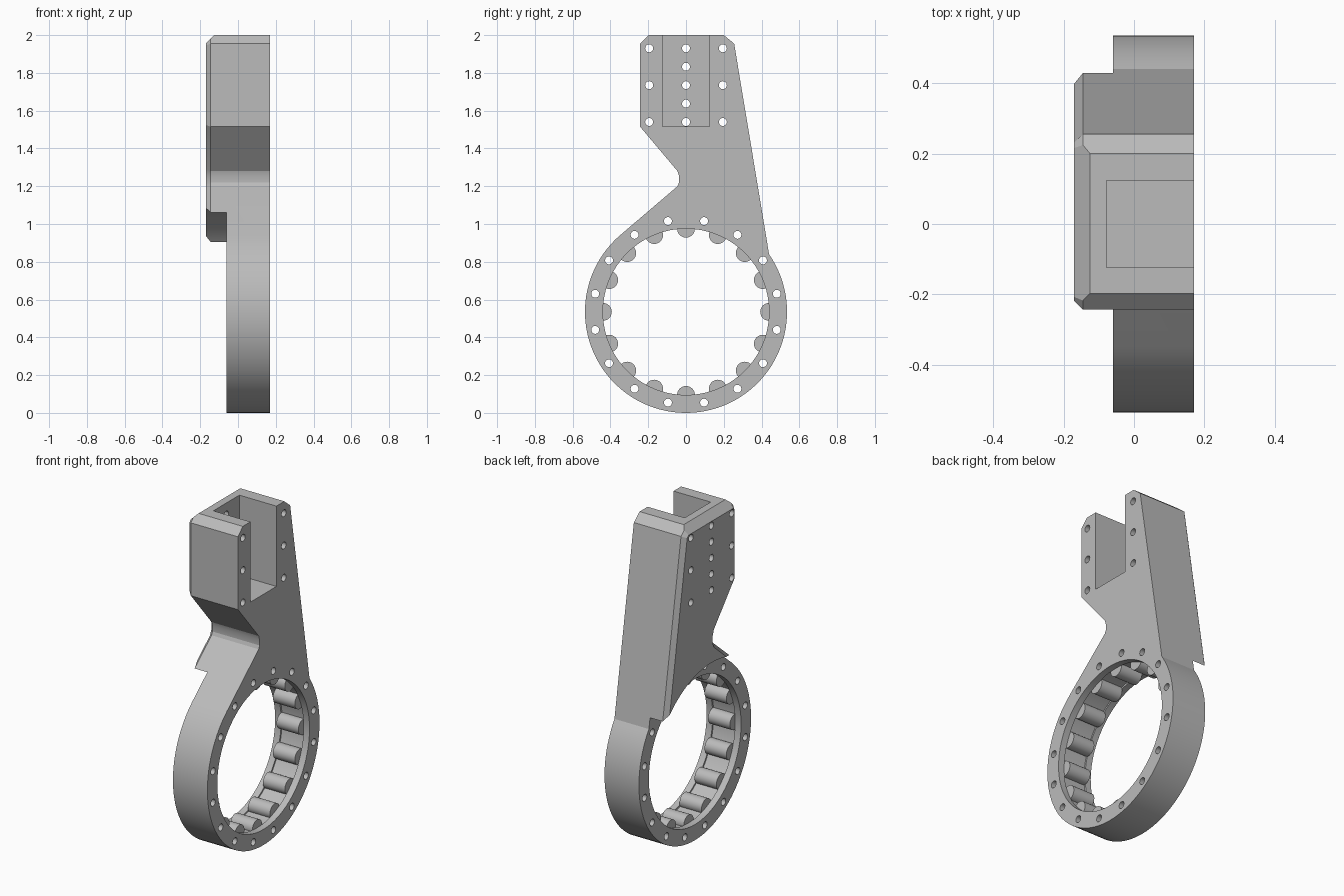
import bpy, bmesh, math
from mathutils import Matrix, Vector

if "Cube" in bpy.data.objects:
    bpy.data.objects.remove(bpy.data.objects["Cube"])

X0, X1, RING_X = -0.17, 0.17, -0.06     # back face, open face, ring's back face
CZ, R_OUT, R_BORE = 0.535, 0.535, 0.44  # ring centre height and radii
MID = (RING_X + X1) / 2

grey = bpy.data.materials.new("plain grey")
grey.use_nodes = True
colour = (0.5, 0.5, 0.5, 1)
grey.diffuse_color = colour
grey.node_tree.nodes["Principled BSDF"].inputs["Base Color"].default_value = colour


def make_object(name, bm):
    bmesh.ops.recalc_face_normals(bm, faces=bm.faces)
    mesh = bpy.data.meshes.new(name)
    bm.to_mesh(mesh)
    bm.free()
    mesh.materials.append(grey)
    obj = bpy.data.objects.new(name, mesh)
    bpy.context.collection.objects.link(obj)
    return obj


def add_rod(bm, y, z, radius, xa, xb, segments):
    """Cylinder lying along x."""
    place = Matrix.Translation(((xa + xb) / 2, y, z)) @ Matrix.Rotation(math.pi / 2, 4, "Y")
    bmesh.ops.create_cone(bm, cap_ends=True, segments=segments, radius1=radius,
                          radius2=radius, depth=xb - xa, matrix=place)


def rod(name, *args):
    bm = bmesh.new()
    add_rod(bm, *args)
    return make_object(name, bm)


def on_circle(radius, degrees):
    a = math.radians(degrees)
    return radius * math.cos(a), CZ + radius * math.sin(a)


def select_only(obj):
    bpy.ops.object.select_all(action="DESELECT")
    obj.select_set(True)
    bpy.context.view_layer.objects.active = obj


def cut(target, cutter):
    mod = target.modifiers.new("cut", "BOOLEAN")
    mod.operation, mod.solver, mod.object = "DIFFERENCE", "EXACT", cutter
    select_only(target)
    bpy.ops.object.modifier_apply(modifier=mod.name)
    bpy.data.objects.remove(cutter)


# Side profile of the arm, closed by the ring's outer arc
profile = [(-0.347, 0.942), (-0.045, 1.2), (-0.037, 1.22), (-0.037, 1.255), (-0.045, 1.28),
           (-0.243, 1.515), (-0.243, 1.955), (-0.197, 2), (0.2, 2), (0.255, 1.955)]
start, end, steps = 34.7, -229.5, 72
profile += [on_circle(R_OUT, start + (end - start) * i / steps) for i in range(steps)]

bm = bmesh.new()
back = bm.faces.new([bm.verts.new((X0, y, z)) for y, z in profile])
extruded = bmesh.ops.extrude_face_region(bm, geom=[back], use_keep_orig=True)
new_verts = [g for g in extruded["geom"] if isinstance(g, bmesh.types.BMVert)]
bmesh.ops.translate(bm, verts=new_verts, vec=(X1 - X0, 0, 0))
bmesh.ops.recalc_face_normals(bm, faces=bm.faces)

# Chamfer round the back face, then the wider one along its top edge
rim = [e for e in bm.edges if all(abs(v.co.x - X0) < 1e-5 for v in e.verts)]
bmesh.ops.bevel(bm, geom=rim, offset=0.025, segments=1, affect="EDGES")
bmesh.ops.bisect_plane(bm, geom=bm.verts[:] + bm.edges[:] + bm.faces[:],
                       plane_co=Vector((X0, 0, 1.955)), plane_no=Vector((-1, 0, 1)),
                       clear_outer=True)
bmesh.ops.holes_fill(bm, edges=[e for e in bm.edges if e.is_boundary], sides=0)
bracket = make_object("bracket_body", bm)

# Step behind the ring, bore and shallow roller track
cut(bracket, rod("relief_cutter", 0, CZ, 0.566, -0.4, RING_X, 128))
cut(bracket, rod("bore_cutter", 0, CZ, R_BORE, -0.4, 0.4, 96))
cut(bracket, rod("track_cutter", 0, CZ, R_BORE + 0.01, MID - 0.075, MID + 0.075, 96))

# Channel open to the top and one side
bm = bmesh.new()
bmesh.ops.create_cube(bm, size=1, matrix=Matrix.Translation((0.162, 0, 1.815))
                      @ Matrix.Diagonal((0.48, 0.248, 0.6, 1)))
cut(bracket, make_object("channel_cutter", bm))

# Screw holes: ring circle, two flange rows and the channel wall row
holes = [on_circle(0.49, 11.25 + 22.5 * i) for i in range(16)]
holes += [(side * 0.195, 1.54 + 0.195 * i) for side in (-1, 1) for i in range(3)]
holes += [(0, 1.54 + 0.0975 * i) for i in range(5)]
bm = bmesh.new()
for y, z in holes:
    add_rod(bm, y, z, 0.021, -0.4, 0.4, 20)
cut(bracket, make_object("hole_cutter", bm))

# Rollers half sunk into the bore
bm = bmesh.new()
for i in range(16):
    y, z = on_circle(R_BORE, 22.5 * i)
    add_rod(bm, y, z, 0.047, MID - 0.073, MID + 0.073, 32)
rollers = make_object("bearing_rollers", bm)

for obj in (bracket, rollers):
    select_only(obj)
    bpy.ops.object.shade_smooth_by_angle(angle=math.radians(20))
